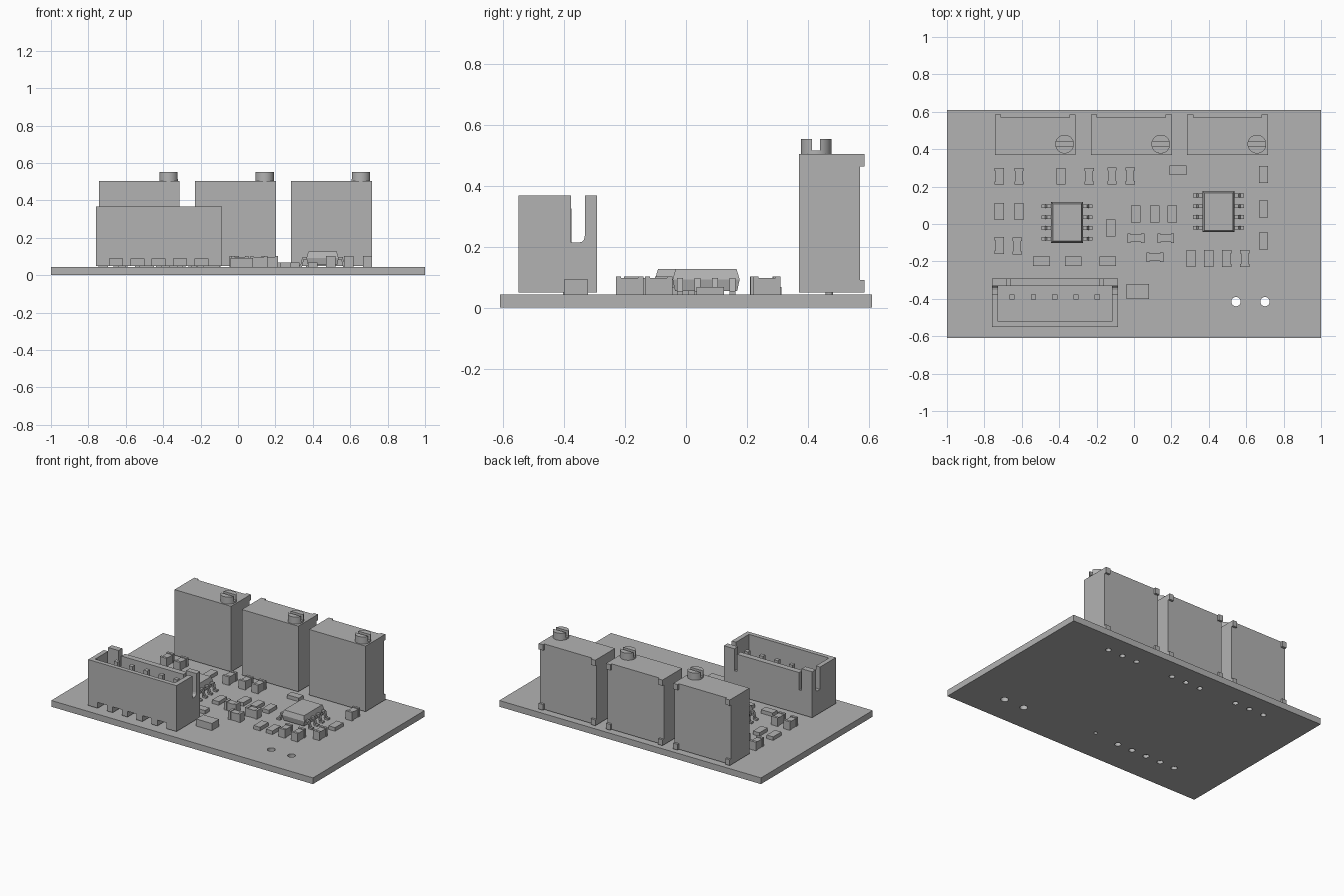
import bpy, bmesh, math
from mathutils import Matrix, Vector

cube = bpy.data.objects.get("Cube")
if cube:
    bpy.data.objects.remove(cube)

GREY = (0.45, 0.45, 0.45, 1)
mat = bpy.data.materials.new("plain_grey")
mat.use_nodes = True
mat.diffuse_color = GREY
mat.node_tree.nodes["Principled BSDF"].inputs["Base Color"].default_value = GREY
TOP = 0.043    # upper face of the board
SEAT = 0.05    # underside of the raised housings


def box(bm, x0, x1, y0, y1, z0, z1):
    m = Matrix.Translation(((x0 + x1) / 2, (y0 + y1) / 2, (z0 + z1) / 2))
    m = m @ Matrix.Diagonal((x1 - x0, y1 - y0, z1 - z0, 1))
    return bmesh.ops.create_cube(bm, size=1, matrix=m)["verts"]


def rod(bm, x, y, r, z0, z1, sides=24):
    bmesh.ops.create_cone(bm, cap_ends=True, segments=sides, radius1=r, radius2=r,
                          depth=z1 - z0, matrix=Matrix.Translation((x, y, (z0 + z1) / 2)))


def prism(bm, profile, axis, start, end):
    """Extrude a closed 2D profile along x (profile is y,z) or y (profile is x,z)."""
    place = (lambda a, b: (start, a, b)) if axis == "x" else (lambda a, b: (a, start, b))
    face = bm.faces.new([bm.verts.new(place(a, b)) for a, b in profile])
    geo = bmesh.ops.extrude_face_region(bm, geom=[face])["geom"]
    move = Vector((end - start, 0, 0) if axis == "x" else (0, end - start, 0))
    bmesh.ops.translate(bm, vec=move, verts=[g for g in geo if isinstance(g, bmesh.types.BMVert)])


def finish(bm, name, cutter=None, smooth=False):
    bmesh.ops.recalc_face_normals(bm, faces=bm.faces)
    mesh = bpy.data.meshes.new(name)
    bm.to_mesh(mesh)
    bm.free()
    mesh.materials.append(mat)
    ob = bpy.data.objects.new(name, mesh)
    bpy.context.collection.objects.link(ob)
    if cutter:
        mod = ob.modifiers.new("cut", "BOOLEAN")
        mod.operation = "DIFFERENCE"
        mod.solver = "EXACT"
        mod.object = cutter
    if smooth:
        bpy.ops.object.select_all(action="DESELECT")
        ob.select_set(True)
        bpy.context.view_layer.objects.active = ob
        bpy.ops.object.shade_smooth_by_angle()
    return ob


def helper(bm, name):
    ob = finish(bm, name)
    ob.hide_render = True
    ob.hide_viewport = True
    return ob


trimmer_x = [-0.528, -0.014, 0.5]
pin_x = [-0.652 + 0.114 * i for i in range(5)]

# Board with mounting and solder holes
bm = bmesh.new()
for x in (0.545, 0.7):
    rod(bm, x, -0.415, 0.025, -0.05, 0.1)
for tx in trimmer_x:
    for i in (-1, 0, 1):
        rod(bm, tx - 0.012 + i * 0.113, 0.47, 0.018, -0.05, 0.1, 16)
for x in pin_x:
    rod(bm, x, -0.39, 0.02, -0.05, 0.1, 16)
rod(bm, 0, -0.37, 0.012, -0.05, 0.1, 16)
holes = helper(bm, "hole_cutter")
bm = bmesh.new()
box(bm, -1, 1, -0.61, 0.61, 0, TOP)
finish(bm, "board", holes)

# Tall trimmers with corner feet, slotted screw and pins
for n, cx in enumerate(trimmer_x, 1):
    x0, x1 = cx - 0.216, cx + 0.216
    bm = bmesh.new()
    box(bm, x0, x1, 0.37, 0.57, SEAT, 0.503)
    for a in (x0, x1 - 0.033):
        for z in (SEAT, 0.463):
            box(bm, a, a + 0.033, 0.57, 0.585, z, z + 0.04)
    finish(bm, f"trimmer_body_{n}")
    bm = bmesh.new()
    sx, sy, r, half = cx + 0.157, 0.427, 0.05, 0.013
    rod(bm, sx, sy, r, 0.503, 0.515, 32)
    ends = math.asin(half / r)
    for turn in (0, math.pi):
        arc = [turn + ends + (math.pi - 2 * ends) * i / 14 for i in range(15)]
        face = bm.faces.new([bm.verts.new((sx + r * math.cos(t), sy + r * math.sin(t), 0.515))
                             for t in arc])
        geo = bmesh.ops.extrude_face_region(bm, geom=[face])["geom"]
        bmesh.ops.translate(bm, vec=(0, 0, 0.037),
                            verts=[g for g in geo if isinstance(g, bmesh.types.BMVert)])
    finish(bm, f"trimmer_screw_{n}", smooth=True)
    bm = bmesh.new()
    for i in (-1, 0, 1):
        rod(bm, cx - 0.012 + i * 0.113, 0.47, 0.012, 0.02, SEAT, 12)
    finish(bm, f"trimmer_pins_{n}")

# Connector shell: open box with side slots, rear slots and front notches
X0, X1, Y0, Y1, HIGH, FLOOR = -0.76, -0.085, -0.55, -0.292, 0.367, 0.12
bm = bmesh.new()
box(bm, X0, X1, Y0, Y0 + 0.03, FLOOR, HIGH)
box(bm, X0, X1, Y0, Y1, 0.09, FLOOR)
box(bm, X0, X1, -0.42, Y1, SEAT, 0.09)
edges = [X0] + [x + s for x in pin_x for s in (-0.035, 0.035)] + [X1]
for a, b in zip(edges[::2], edges[1::2]):
    box(bm, a, b, Y0, -0.42, SEAT, 0.09)
slot = [(Y0 + 0.03, FLOOR), (Y1, FLOOR), (Y1, HIGH), (-0.332, HIGH), (-0.332, 0.235)]
slot += [(-0.352 + 0.02 * math.cos(t), 0.233 - 0.02 * math.sin(t))
         for t in (math.pi / 6, math.pi / 3, math.pi / 2)]
slot += [(-0.378, 0.213), (-0.378, HIGH), (Y0 + 0.03, HIGH)]
for a in (X0, X1 - 0.032):
    prism(bm, slot, "x", a, a + 0.032)
for a, b in ((X0 + 0.032, X0 + 0.08), (X1 - 0.08, X1 - 0.032)):
    box(bm, a, b, -0.332, Y1, FLOOR, HIGH)
box(bm, X0 + 0.08, X1 - 0.08, -0.332, Y1, FLOOR, 0.215)
box(bm, X0 + 0.1, X1 - 0.1, -0.332, Y1, 0.215, 0.335)
finish(bm, "connector_shell")

bm = bmesh.new()
for x in pin_x:
    box(bm, x - 0.014, x + 0.014, -0.404, -0.376, 0.02, 0.325)
finish(bm, "connector_pins")

# Eight-legged chips: tapered body with bent legs
for n, (cx, cy) in enumerate([(-0.358, 0.008), (0.452, 0.066)], 1):
    bm = bmesh.new()
    rings = []
    for z, inset in ((0.055, 0.008), (0.092, 0), (0.126, 0.01)):
        w, d = 0.086 - inset, 0.11 - inset
        rings.append([bm.verts.new((cx + sx * w, cy + sy * d, z))
                      for sx, sy in ((-1, -1), (1, -1), (1, 1), (-1, 1))])
    for low, high in zip(rings, rings[1:]):
        for i in range(4):
            j = (i + 1) % 4
            bm.faces.new((low[i], low[j], high[j], high[i]))
    bm.faces.new(rings[0])
    bm.faces.new(rings[-1])
    finish(bm, f"chip_body_{n}")
    bm = bmesh.new()
    leg = [(0.08, 0.085), (0.1, 0.085), (0.11, TOP), (0.136, TOP),
           (0.136, 0.054), (0.118, 0.054), (0.108, 0.097), (0.08, 0.097)]
    for side in (-1, 1):
        for i in range(4):
            y = cy + (i - 1.5) * 0.0575
            prism(bm, [(cx + side * a, z) for a, z in leg], "y", y - 0.01, y + 0.01)
    finish(bm, f"chip_legs_{n}")


# Small surface parts: flat resistors and taller waisted capacitors
def small_part(name, x, y, along_x, tall):
    bm = bmesh.new()
    w, l = 0.025, 0.045
    if tall:
        for s in (-1, 1):
            box(bm, -w, w, min(s * l, s * 0.028), max(s * l, s * 0.028), TOP, 0.102)
        box(bm, -w + 0.004, w - 0.004, -0.028, 0.028, TOP, 0.097)
    else:
        box(bm, -w, w, -l, l, TOP, 0.068)
    if along_x:
        bmesh.ops.rotate(bm, verts=bm.verts, matrix=Matrix.Rotation(math.pi / 2, 3, "Z"))
    bmesh.ops.translate(bm, verts=bm.verts, vec=(x, y, 0))
    finish(bm, name)


flat_upright = [(-0.72, 0.067), (-0.615, 0.067), (-0.39, 0.255), (-0.125, -0.022), (0.01, 0.053),
                (0.11, 0.053), (0.205, 0.053), (0.305, -0.185), (0.4, -0.185), (0.692, 0.08)]
flat_across = [(-0.495, -0.2), (-0.325, -0.2), (-0.14, -0.2), (0.235, 0.288)]
tall_upright = [(-0.72, 0.255), (-0.615, 0.255), (-0.72, -0.115), (-0.625, -0.118),
                (-0.24, 0.255), (-0.118, 0.257), (-0.02, 0.257), (0.495, -0.185),
                (0.592, -0.185), (0.692, -0.09), (0.692, 0.265)]
tall_across = [(0.01, -0.076), (0.17, -0.076), (0.112, -0.178)]
for i, (x, y) in enumerate(flat_upright + flat_across):
    small_part(f"resistor_{i + 1}", x, y, i >= len(flat_upright), False)
for i, (x, y) in enumerate(tall_upright + tall_across):
    small_part(f"capacitor_{i + 1}", x, y, i >= len(tall_upright), True)

# Low block beside the connector
bm = bmesh.new()
box(bm, -0.04, 0.08, -0.4, -0.322, TOP, 0.092)
finish(bm, "side_block")
